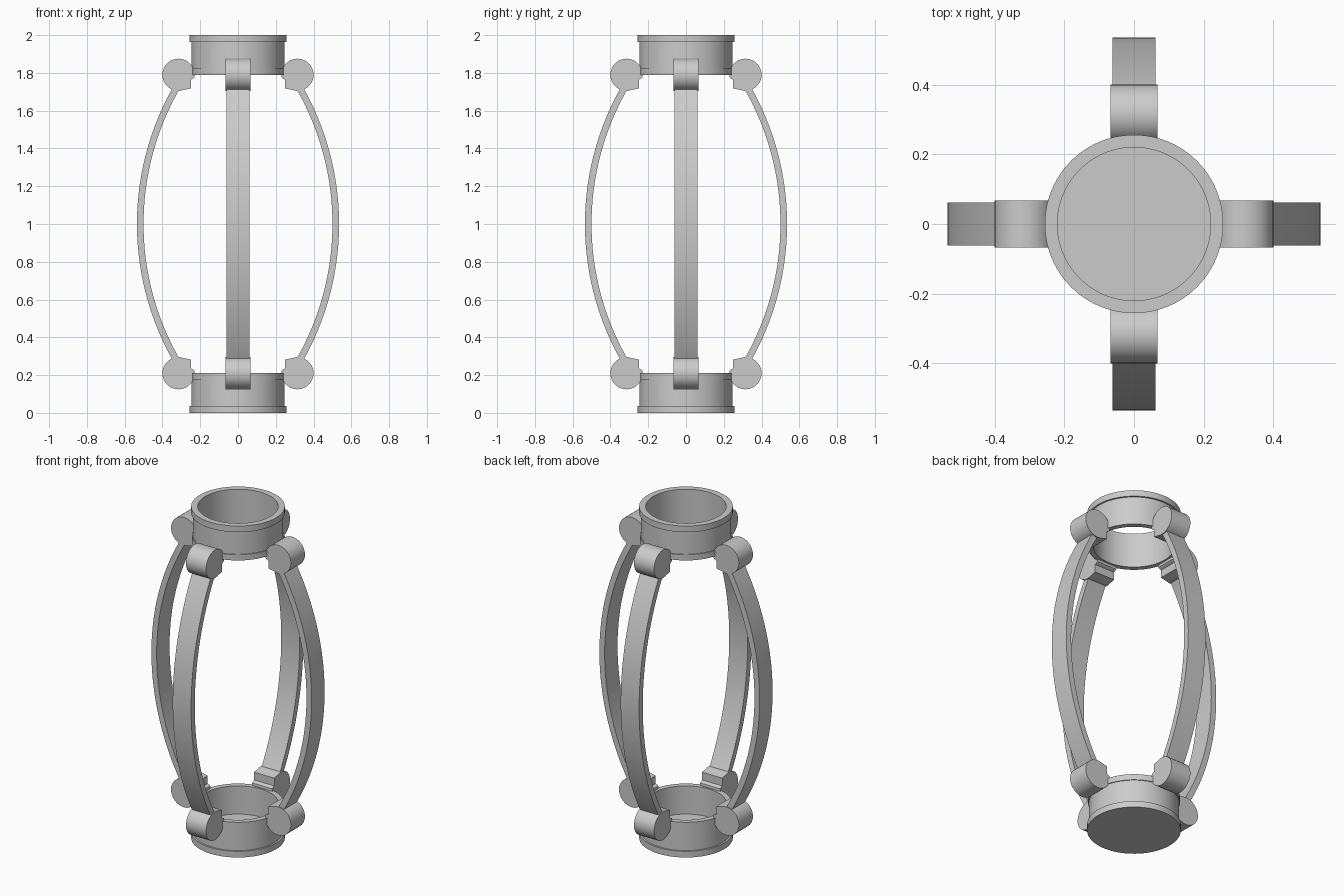
import bpy, bmesh, math

if "Cube" in bpy.data.objects:
    bpy.data.objects.remove(bpy.data.objects["Cube"])

grey = bpy.data.materials.new("light_grey")
grey.diffuse_color = (0.6, 0.6, 0.6, 1)
grey.use_nodes = True
grey.node_tree.nodes["Principled BSDF"].inputs["Base Color"].default_value = grey.diffuse_color


def finish(name, bm):
    """Turn a bmesh into a shaded object."""
    bmesh.ops.remove_doubles(bm, verts=bm.verts, dist=1e-5)
    bmesh.ops.recalc_face_normals(bm, faces=bm.faces)
    mesh = bpy.data.meshes.new(name)
    bm.to_mesh(mesh)
    bm.free()
    mesh.materials.append(grey)
    ob = bpy.data.objects.new(name, mesh)
    bpy.context.collection.objects.link(ob)
    bpy.ops.object.select_all(action='DESELECT')
    ob.select_set(True)
    bpy.context.view_layer.objects.active = ob
    bpy.ops.object.shade_smooth_by_angle(angle=math.radians(30))
    return ob


def lathe(name, profile, closed, steps=96):
    """Spin an (r, z) profile around the z axis."""
    bm = bmesh.new()
    vs = [bm.verts.new((r, 0, z)) for r, z in profile]
    pairs = list(zip(vs, vs[1:] + vs[:1])) if closed else list(zip(vs, vs[1:]))
    edges = [bm.edges.new(p) for p in pairs]
    bmesh.ops.spin(bm, geom=vs + edges, cent=(0, 0, 0), axis=(0, 0, 1),
                   angle=2 * math.pi, steps=steps, use_duplicate=False)
    return finish(name, bm)


def extrude_y(name, outlines, width, angle):
    """Extrude flat (x, z) faces across y, then turn about z."""
    bm = bmesh.new()
    for pts in outlines:
        bm.faces.new([bm.verts.new((x, -width / 2, z)) for x, z in pts])
    bmesh.ops.remove_doubles(bm, verts=bm.verts, dist=1e-5)
    ext = bmesh.ops.extrude_face_region(bm, geom=bm.faces[:], use_keep_orig=True)
    new = [g for g in ext["geom"] if isinstance(g, bmesh.types.BMVert)]
    bmesh.ops.translate(bm, verts=new, vec=(0, width, 0))
    ob = finish(name, bm)
    ob.rotation_euler.z = angle
    return ob


# Collar wall outside, from the end lip towards the middle of the cage
wall = [(0.256, 0), (0.256, 0.037), (0.246, 0.037), (0.246, 0.175),
        (0.251, 0.175), (0.251, 0.21), (0.22, 0.21)]

# Closed cup at the bottom, open ring at the top
lathe("bottom_cup", [(0, 0)] + wall + [(0.22, 0.04), (0, 0.04)], False)
lathe("top_ring", [(r, 2 - z) for r, z in wall] + [(0.22, 2)], True)

# Clamp profile: round knuckle with a square foot tucked under the collar
CX, CZ, R = 0.315, 1.79, 0.085
knuckle = []
for i in range(53):
    a = math.radians(-110 + 300 * i / 52)
    knuckle.append((CX + R * math.cos(a), CZ + R * math.sin(a)))
knuckle += [(0.238, 1.77), (0.25, 1.765), (0.25, 1.718)]

# Bowed strip profile as a row of quads
N, R_OUT, THICK, X_MAX = 48, 1.47, 0.035, 0.535
HALF = math.asin(0.74 / 1.45)


def bow(r, t):
    a = HALF * (2 * t / N - 1)
    return (X_MAX - R_OUT + r * math.cos(a), 1 + r * math.sin(a))


strip = [[bow(R_OUT, i), bow(R_OUT, i + 1),
          bow(R_OUT - THICK, i + 1), bow(R_OUT - THICK, i)] for i in range(N)]

# Four arms around the axis
for k, side in enumerate(("right", "back", "left", "front")):
    ang = k * math.pi / 2
    extrude_y(side + "_strip", strip, 0.123, ang)
    extrude_y(side + "_top_clamp", [knuckle], 0.134, ang)
    extrude_y(side + "_bottom_clamp", [[(x, 2 - z) for x, z in knuckle]], 0.134, ang)
